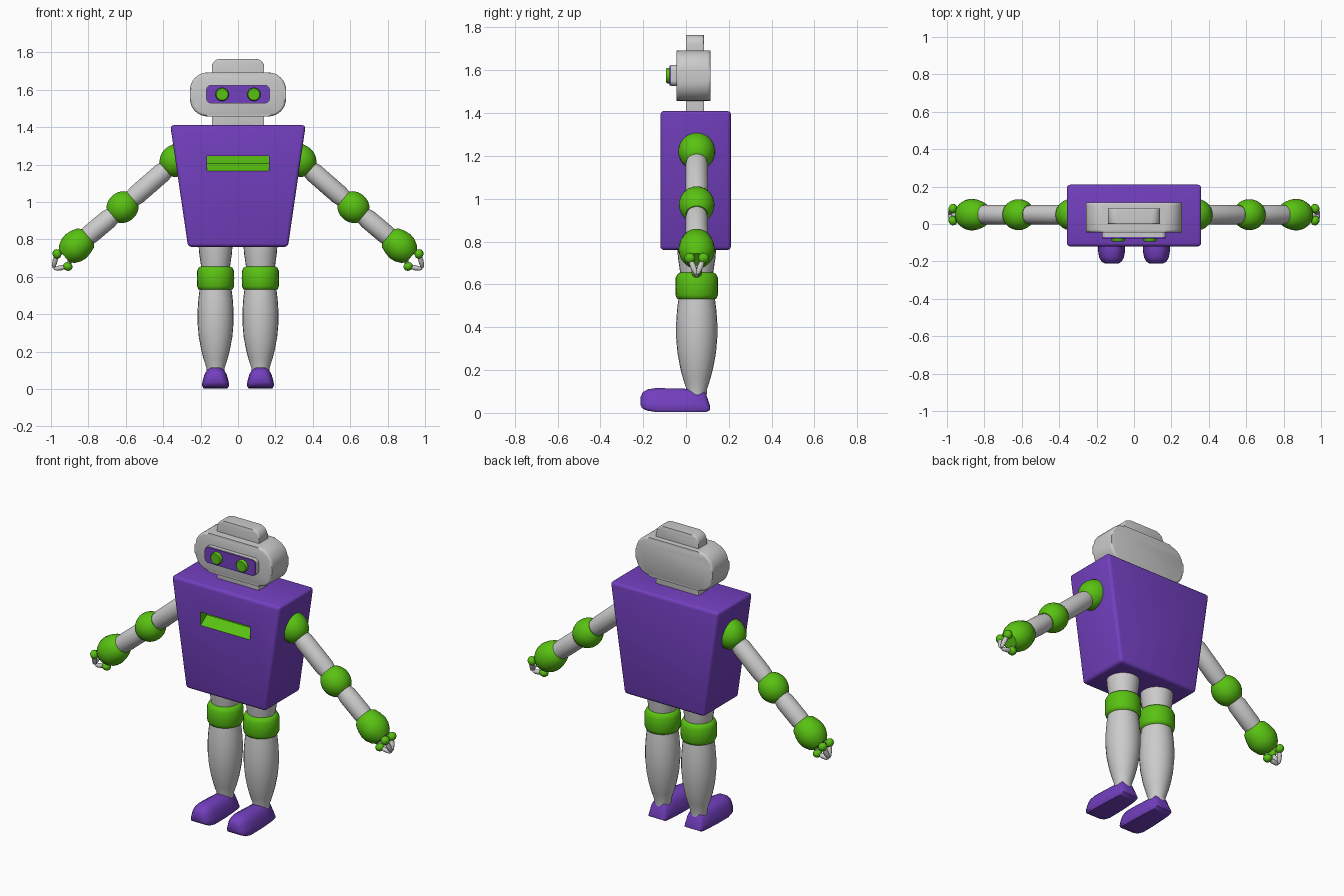
import bpy, bmesh, math
from mathutils import Vector

cube = bpy.data.objects.get("Cube")
if cube:
    bpy.data.objects.remove(cube, do_unlink=True)


def material(name, rgb):
    m = bpy.data.materials.new(name)
    m.use_nodes = True
    m.diffuse_color = (*rgb, 1)
    bsdf = m.node_tree.nodes["Principled BSDF"]
    bsdf.inputs["Base Color"].default_value = (*rgb, 1)
    bsdf.inputs["Roughness"].default_value = 0.6
    return m


GREY = material("light grey", (0.6, 0.6, 0.6))
PURPLE = material("purple", (0.17, 0.05, 0.52))
GREEN = material("green", (0.1, 0.54, 0.006))
Y = 0.05  # depth of the limb axis


def finish(name, bm, mats, angle=40):
    bmesh.ops.recalc_face_normals(bm, faces=bm.faces[:])
    me = bpy.data.meshes.new(name)
    bm.to_mesh(me)
    bm.free()
    for m in mats:
        me.materials.append(m)
    ob = bpy.data.objects.new(name, me)
    bpy.context.collection.objects.link(ob)
    smooth(ob, angle)
    return ob


def smooth(ob, angle=40):
    bpy.ops.object.select_all(action='DESELECT')
    ob.select_set(True)
    bpy.context.view_layer.objects.active = ob
    bpy.ops.object.shade_smooth_by_angle(angle=math.radians(angle))


def loft(bm, rings):
    """Skin a list of equal-length rings of points and cap both ends."""
    loops = [[bm.verts.new(p) for p in ring] for ring in rings]
    n = len(loops[0])
    for a, b in zip(loops, loops[1:]):
        for i in range(n):
            j = (i + 1) % n
            bm.faces.new((a[i], a[j], b[j], b[i]))
    bm.faces.new(loops[0])
    bm.faces.new(loops[-1])


def lathe(name, start, end, profile, mat, sides=24):
    """Turned part; profile holds (radius, distance from start along the axis)."""
    start = Vector(start)
    axis = (Vector(end) - start).normalized()
    u = axis.orthogonal().normalized()
    v = axis.cross(u)
    bm = bmesh.new()
    turns = [math.tau * i / sides for i in range(sides)]
    loft(bm, [[start + axis * t + r * (u * math.cos(a) + v * math.sin(a)) for a in turns]
              for r, t in profile])
    return finish(name, bm, [mat])


def slab(name, half_w, z0, z1, y0, y1, radius, bevel, mat):
    """Rounded rectangle seen from the front, with softened front and back rims."""
    pts = []
    for k, (sx, sz) in enumerate([(1, 1), (-1, 1), (-1, -1), (1, -1)]):
        cx = sx * (half_w - radius)
        cz = (z1 - radius) if sz > 0 else (z0 + radius)
        for i in range(9):
            a = math.pi / 2 * (k + i / 8)
            pts.append((cx + radius * math.cos(a), cz + radius * math.sin(a)))
    bm = bmesh.new()
    loft(bm, [[(x, y, z) for x, z in pts] for y in (y0, y1)])
    if bevel:
        rims = [e for e in bm.edges if abs(e.verts[0].co.y - e.verts[1].co.y) < 1e-5]
        bmesh.ops.bevel(bm, geom=rims, offset=bevel, segments=3, profile=0.5, affect='EDGES')
    return finish(name, bm, [mat])


# Torso: tapered box with a green slot cut into the chest
bm = bmesh.new()
loft(bm, [[(x * w, y, z) for x, y in ((-1, -.12), (1, -.12), (1, .21), (-1, .21))]
          for w, z in ((.267, .76), (.362, 1.41))])
bmesh.ops.bevel(bm, geom=bm.edges[:], offset=.018, segments=3, profile=.5, affect='EDGES')
torso = finish("torso", bm, [PURPLE, GREEN])

bm = bmesh.new()
outline = [(-.2, 1.245), (-.06, 1.245), (-.06, 1.205), (-.12, 1.165), (-.2, 1.165)]
loft(bm, [[(x, y, z) for y, z in outline] for x in (-.165, .165)])
for f in bm.faces:
    f.material_index = 1
cutter = finish("slot_cutter", bm, [PURPLE, GREEN])
cutter.hide_render = True
cut = torso.modifiers.new("slot", 'BOOLEAN')
cut.object = cutter
cut.operation = 'DIFFERENCE'
cut.solver = 'EXACT'
bpy.context.view_layer.objects.active = torso
bpy.ops.object.modifier_apply(modifier=cut.name)
bpy.data.objects.remove(cutter, do_unlink=True)
smooth(torso, 35)

# Head, crest, neck and face
slab("head", .257, 1.457, 1.692, -.045, .115, .095, .014, GREY)
slab("crest", .14, 1.62, 1.765, 0, .083, .045, .008, GREY)
slab("neck", .14, 1.38, 1.53, 0, .083, .03, .008, GREY)
slab("visor", .17, 1.527, 1.625, -.07, -.03, .025, 0, GREY)
slab("visor_plate", .168, 1.529, 1.623, -.077, -.069, .023, 0, PURPLE)

# Joint outline: rounded barrel of given radius and half length
def barrel(r, h, tip=.5):
    steps = 10
    lim = math.acos(tip)
    out = []
    for i in range(steps + 1):
        a = -lim + 2 * lim * i / steps
        out.append((r * math.cos(a), h * math.sin(a) / math.sin(lim)))
    return out


for side, s in (("left", 1), ("right", -1)):
    # Eye
    lathe(side + "_eye", (s * .085, -.07, 1.575), (s * .085, -.1, 1.575),
          [(.036, 0), (.036, .018), (.031, .024)], GREEN)

    # Arm: shoulder, elbow and hand on a line sloping outwards
    shoulder = Vector((s * .33, Y, 1.222))
    elbow = Vector((s * .617, Y, .972))
    hand = Vector((s * .868, Y, .762))
    lathe(side + "_shoulder", shoulder, elbow, barrel(.086, .08), GREEN)
    lathe(side + "_elbow", elbow, hand, barrel(.083, .07, .62), GREEN)
    lathe(side + "_hand", hand, hand * 2 - elbow,
          [(.05, -.085), (.068, -.07), (.08, -.035), (.085, 0), (.08, .03),
           (.065, .06), (.045, .08)], GREEN)
    for name, a, b in (("upper_arm", shoulder, elbow), ("forearm", elbow, hand)):
        n = (b - a).length
        lathe(side + "_" + name, a, b,
              [(.042, 0), (.046, .065), (.053, .1), (.053, n - .1), (.046, n - .06), (.042, n)],
              GREY)

    # Fingers: link, knuckle and claw, all meeting near one tip
    tip = Vector((s * .99, Y, .64))
    knuckles = [(s * .968, Y - .032, .722), (s * .968, Y + .032, .722), (s * .91, Y, .655)]
    for i, k in enumerate(knuckles):
        k = Vector(k)
        root = hand.lerp(k, .55)
        n = (k - root).length
        lathe(f"{side}_finger_link_{i}", root, k, [(.012, 0), (.012, n)], GREY, 10)
        lathe(f"{side}_knuckle_{i}", k, k + (k - root), barrel(.026, .022, .3), GREEN, 12)
        end = tip.lerp(k, .08)
        n = (end - k).length
        lathe(f"{side}_claw_{i}", k, end,
              [(.01, 0), (.014, n * .5), (.011, n * .85), (.004, n)], GREY, 10)

    # Leg: turned around a vertical axis
    x = s * .12
    foot, up = (x, Y, 0), (x, Y, 1)
    lathe(side + "_thigh", foot, up,
          [(.07, .6), (.078, .66), (.087, .72), (.092, .78), (.092, .82)], GREY)
    lathe(side + "_knee", foot, up,
          [(.08, .528), (.092, .534), (.099, .55), (.1, .59), (.099, .63), (.09, .648),
           (.075, .657)], GREEN)
    lathe(side + "_shin", foot, up,
          [(.046, .07), (.048, .11), (.064, .16), (.077, .21), (.09, .28), (.096, .35),
           (.096, .42), (.092, .48), (.085, .535)], GREY)

    # Shoe: domed cross-sections from toe to heel (y, half width, bottom, top)
    bm = bmesh.new()
    rings = []
    for y, w, z0, z1 in ((-.212, .035, .035, .075), (-.203, .052, .02, .095),
                         (-.18, .066, .01, .11), (-.14, .073, .004, .116),
                         (-.05, .071, .003, .114), (.02, .067, .003, .112),
                         (.085, .062, .004, .106), (.1, .059, .006, .07),
                         (.113, .052, .014, .03)):
        h = z1 - z0
        half = [(w * .88, z0), (w, z0 + h * .12), (w * .95, z0 + h * .35),
                (w * .82, z0 + h * .65), (w * .62, z0 + h * .88), (w * .3, z1)]
        rings.append([(x + px, y, z) for px, z in half]
                     + [(x - px, y, z) for px, z in reversed(half)])
    loft(bm, rings)
    finish(side + "_shoe", bm, [PURPLE], 50)
